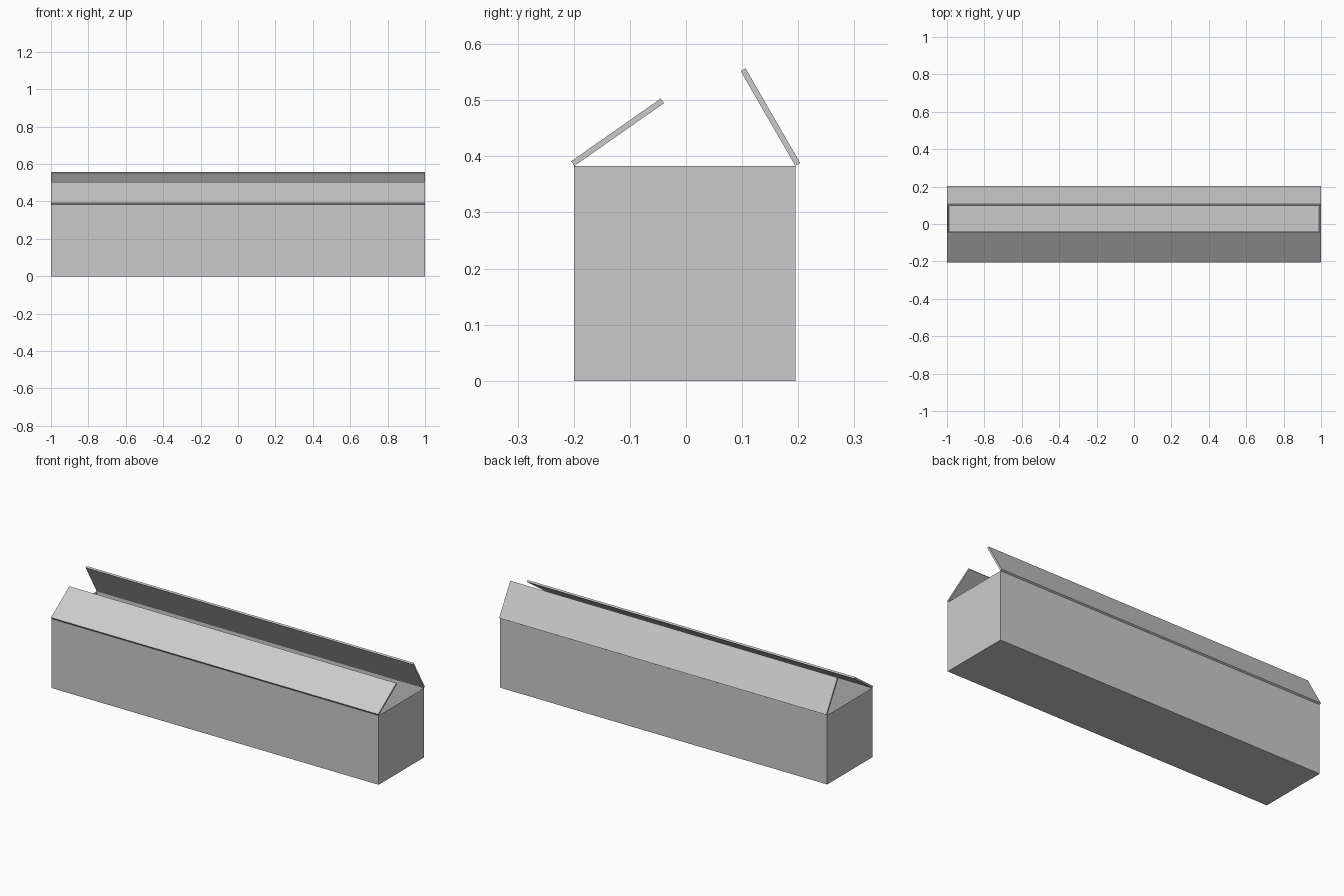
import bpy, bmesh, math
from mathutils import Matrix, Vector

cube = bpy.data.objects.get("Cube")
if cube:
    bpy.data.objects.remove(cube, do_unlink=True)

grey = bpy.data.materials.new("card grey")
grey.use_nodes = True
colour = (0.6, 0.6, 0.6, 1)
grey.diffuse_color = colour
grey.node_tree.nodes["Principled BSDF"].inputs["Base Color"].default_value = colour

LENGTH, HEIGHT, THICK = 2.0, 0.383, 0.01
FRONT, BACK = -0.2, 0.195
FLAP = 0.195


def add_object(name, bm):
    mesh = bpy.data.meshes.new(name)
    bm.to_mesh(mesh)
    bm.free()
    mesh.materials.append(grey)
    obj = bpy.data.objects.new(name, mesh)
    bpy.context.collection.objects.link(obj)
    return obj


def box(size, centre):
    bm = bmesh.new()
    bmesh.ops.create_cube(bm, size=1)
    bmesh.ops.scale(bm, vec=size, verts=bm.verts)
    bmesh.ops.translate(bm, vec=centre, verts=bm.verts)
    return bm


# Open box: the top face is inset for the rim, then pushed down to the floor
bm = box((LENGTH, BACK - FRONT, HEIGHT), (0, (FRONT + BACK) / 2, HEIGHT / 2))
top = max(bm.faces, key=lambda f: f.calc_center_median().z)
bmesh.ops.inset_region(bm, faces=[top], thickness=THICK, use_even_offset=True)
bmesh.ops.translate(bm, vec=(0, 0, THICK - HEIGHT), verts=top.verts)
add_object("box_body", bm)


# Lid flaps: thin boards hinged on the long top edges, leaning inward
def flap(name, hinge_y, angle, side):
    bm = box((LENGTH, FLAP, THICK), (0, FLAP / 2, side * THICK / 2))
    turn = Matrix.Rotation(math.radians(angle), 4, 'X')
    move = Matrix.Translation(Vector((0, hinge_y, HEIGHT)))
    bmesh.ops.transform(bm, matrix=move @ turn, verts=bm.verts)
    add_object(name, bm)


flap("front_flap", FRONT + 0.001, 35, 1)
flap("back_flap", BACK, 120, -1)
